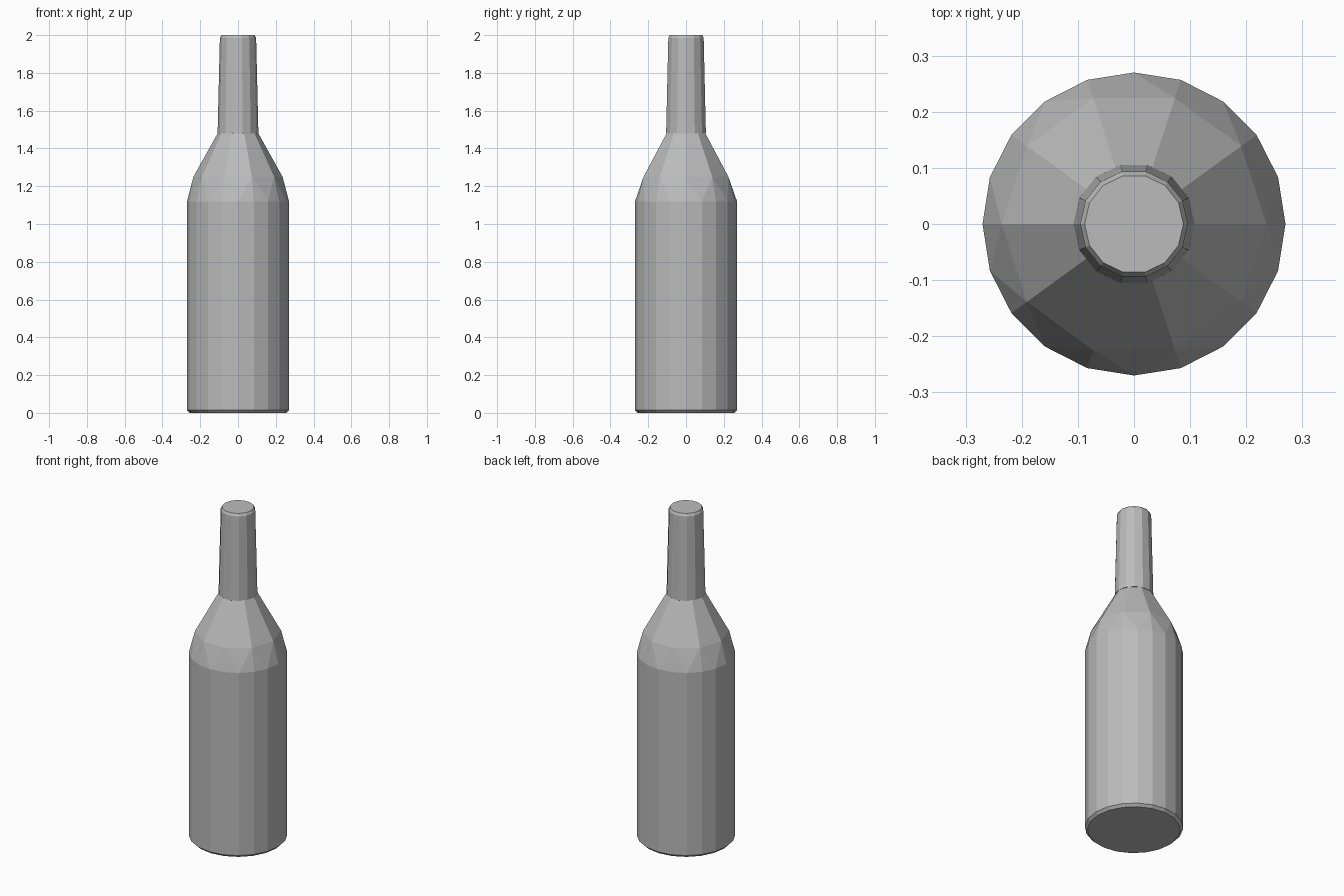
import bpy, bmesh, math

cube = bpy.data.objects.get("Cube")
if cube:
    bpy.data.objects.remove(cube, do_unlink=True)

grey = bpy.data.materials.new("bottle grey")
grey.use_nodes = True
colour = (0.5, 0.5, 0.5, 1)
grey.diffuse_color = colour
grey.node_tree.nodes["Principled BSDF"].inputs["Base Color"].default_value = colour


def ring(bm, sides, radius, z):
    step = math.tau / sides
    return [bm.verts.new((radius * math.cos(i * step), radius * math.sin(i * step), z))
            for i in range(sides)]


def join(bm, low, high):
    """Skin two rings; the upper one may have half as many sides."""
    n, m = len(low), len(high)
    for i in range(m):
        a, b = high[i], high[(i + 1) % m]
        if n == m:
            bm.faces.new((low[i], low[(i + 1) % n], b, a))
        else:
            left, mid, right = (low[(2 * i + k) % n] for k in range(3))
            bm.faces.new((left, mid, a))
            bm.faces.new((mid, b, a))
            bm.faces.new((mid, right, b))


def lathe(name, profile):
    """Closed faceted solid from (sides, radius, height) rings."""
    bm = bmesh.new()
    rings = [ring(bm, *p) for p in profile]
    for low, high in zip(rings, rings[1:]):
        join(bm, low, high)
    bm.faces.new(rings[0][::-1])
    bm.faces.new(rings[-1])
    bmesh.ops.recalc_face_normals(bm, faces=bm.faces)
    mesh = bpy.data.meshes.new(name)
    bm.to_mesh(mesh)
    bm.free()
    mesh.materials.append(grey)
    obj = bpy.data.objects.new(name, mesh)
    bpy.context.collection.objects.link(obj)
    return obj


# Body with a chamfered foot and a coarser, tapering shoulder
lathe("bottle_body", [(20, 0.255, 0), (20, 0.27, 0.015), (20, 0.27, 1.12),
                      (10, 0.236, 1.25), (10, 0.105, 1.485)])

# Slightly wider neck sitting on the shoulder, with a softened rim
lathe("bottle_neck", [(14, 0.108, 1.48), (14, 0.096, 1.985), (14, 0.088, 2)])
